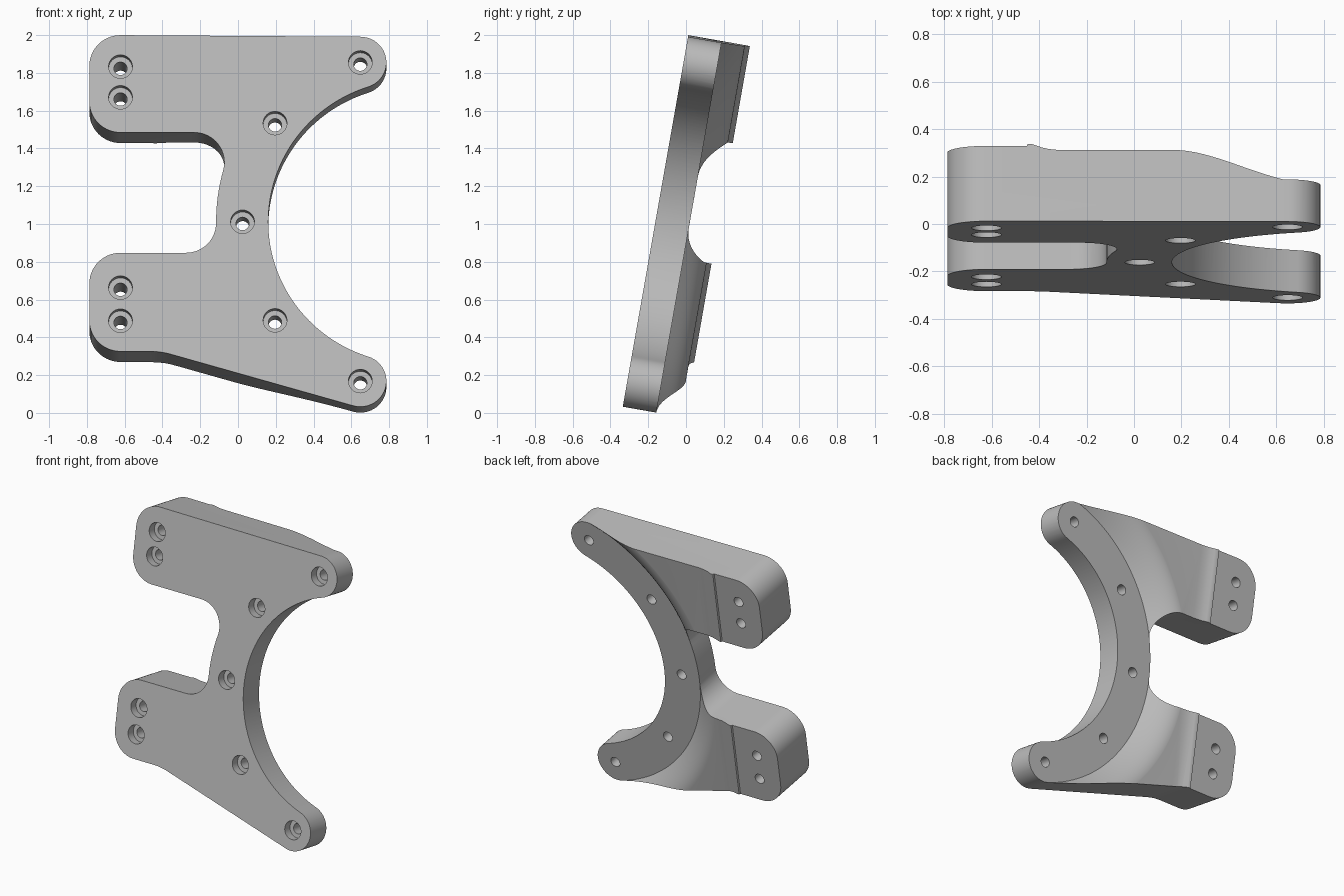
import bpy, bmesh, math
from mathutils import Matrix

if "Cube" in bpy.data.objects:
    bpy.data.objects.remove(bpy.data.objects["Cube"])

TILT = math.radians(-10)
CX = 0.921                      # centre of the ring arc (local x, z)
R_HOLE, HALF = 0.899, 0.138     # ring mid radius and half width
R_IN, R_OUT = R_HOLE - HALF, R_HOLE + HALF
END = math.radians(107.7)
EX, EZ = CX + R_HOLE * math.cos(END), R_HOLE * math.sin(END)


def arc(cx, cz, r, a0, a1, n):
    return [(cx + r * math.cos(math.radians(a0 + (a1 - a0) * i / n)),
             cz + r * math.sin(math.radians(a0 + (a1 - a0) * i / n))) for i in range(n + 1)]


def finish(name, bm):
    bmesh.ops.recalc_face_normals(bm, faces=bm.faces)
    mesh = bpy.data.meshes.new(name)
    bm.to_mesh(mesh)
    bm.free()
    ob = bpy.data.objects.new(name, mesh)
    bpy.context.collection.objects.link(ob)
    return ob


def prism(bm, a, b):
    """Closed solid between two matching loops of points."""
    va, vb = [bm.verts.new(p) for p in a], [bm.verts.new(p) for p in b]
    n = len(va)
    for i in range(n):
        j = (i + 1) % n
        bm.faces.new((va[i], va[j], vb[j], vb[i]))
    bm.faces.new(va)
    bm.faces.new(vb)


def lathe(bm, cx, cz, prof, segs, loop):
    """Revolve (radius, depth) points about the depth axis."""
    rings = [[bm.verts.new((cx + r * math.cos(2 * math.pi * k / segs), w,
                            cz + r * math.sin(2 * math.pi * k / segs))) for k in range(segs)]
             for r, w in prof]
    pairs = list(zip(rings, rings[1:])) + ([(rings[-1], rings[0])] if loop else [])
    for a, b in pairs:
        for k in range(segs):
            m = (k + 1) % segs
            bm.faces.new((a[k], a[m], b[m], b[k]))
    if not loop:
        bm.faces.new(rings[0])
        bm.faces.new(rings[-1])


# Plate outline, clockwise from the upper arm tip
F, PR = 0.16, 0.165             # inner fillet and pad corner radii
PX = -0.787 + PR
f1z, f2z = 0.48 - F, -0.167 + F
f1x = CX - math.sqrt((R_OUT + F) ** 2 - f1z ** 2)
f2x = CX - math.sqrt((R_OUT + F) ** 2 - f2z ** 2)
b1 = math.degrees(math.atan2(f1z, f1x - CX))
b2 = math.degrees(math.atan2(f2z, f2x - CX)) % 360
outline = (arc(EX, EZ, HALF, 90, -72.3, 24)                       # upper arm tip
           + arc(CX, 0, R_IN, 107.7, 252.3, 72)[1:-1]             # inner arc
           + arc(EX, -EZ, HALF, 72.3, -105.9, 26)                 # lower arm tip
           + arc(-0.465, -1.097, 0.4, 74.2, 90, 6)                # soft bend
           + arc(PX, -0.697 + PR, PR, -90, -180, 14)              # lower pad corners
           + arc(PX, -0.167 - PR, PR, 180, 90, 14)
           + arc(f2x, f2z, F, -90, b2 - 180, 14)                  # waist
           + arc(CX, 0, R_OUT, b2, b1, 10)[1:-1]
           + arc(f1x, f1z, F, b1 - 180, 90, 16)
           + arc(PX, 0.48 + PR, PR, 270, 180, 14)                 # upper pad corners
           + arc(PX, 1.003 - PR, PR, 180, 90, 14))
bm = bmesh.new()
prism(bm, [(x, 0, z) for x, z in outline], [(x, 0.4, z) for x, z in outline])
plate = finish("bracket_plate", bm)

# Back relief of the pads: raised pad, small ridge, fillet down to the web
step = [(-0.9, 0.322), (-0.452, 0.322), (-0.447, 0.331), (-0.432, 0.331), (-0.415, 0.325),
        (-0.39, 0.316), (-0.36, 0.309), (-0.32, 0.305), (1.2, 0.305), (1.2, 0.6), (-0.9, 0.6)]
bm = bmesh.new()
prism(bm, [(x, w, -1.3) for x, w in step], [(x, w, 1.3) for x, w in step])
pad_cutter = finish("pad_cutter", bm)

# Back relief of the ring: flat seat, then a curved rise into the web
rise = [(R_OUT + 0.215 * i / 14, 0.18 + 0.1255 * math.sin(math.pi / 2 * i / 14)) for i in range(15)]
bm = bmesh.new()
lathe(bm, CX, 0, [(0.3, 0.18)] + rise + [(R_OUT + 0.215, 0.7), (0.3, 0.7)], 180, True)
ring_cutter = finish("ring_cutter", bm)

# Counterbored screw holes
holes = [(-0.622, z) for z in (0.834, 0.669, -0.354, -0.532)]
holes += [(0.024, 0), (0.196, 0.53), (0.196, -0.53), (EX, EZ), (EX, -EZ)]
bm = bmesh.new()
for x, z in holes:
    lathe(bm, x, z, [(0.063, -0.1), (0.063, 0.06), (0.035, 0.06), (0.035, 0.5)], 32, False)
hole_cutter = finish("hole_cutter", bm)

bpy.context.view_layer.objects.active = plate
plate.select_set(True)
for cutter in (pad_cutter, ring_cutter, hole_cutter):
    cutter.hide_render = True
    mod = plate.modifiers.new("cut", 'BOOLEAN')
    mod.operation, mod.solver, mod.object = 'DIFFERENCE', 'EXACT', cutter
    bpy.ops.object.modifier_apply(modifier=mod.name)
    bpy.data.objects.remove(cutter)

# Lean the plate back and colour it
plate.data.transform(Matrix.Translation((0, -0.162, 1.012)) @ Matrix.Rotation(TILT, 4, 'X'))
grey = bpy.data.materials.new("light_grey")
grey.diffuse_color = (0.5, 0.5, 0.5, 1)
grey.use_nodes = True
grey.node_tree.nodes["Principled BSDF"].inputs["Base Color"].default_value = grey.diffuse_color
plate.data.materials.clear()
plate.data.materials.append(grey)
bpy.ops.object.shade_smooth_by_angle(angle=math.radians(25))
